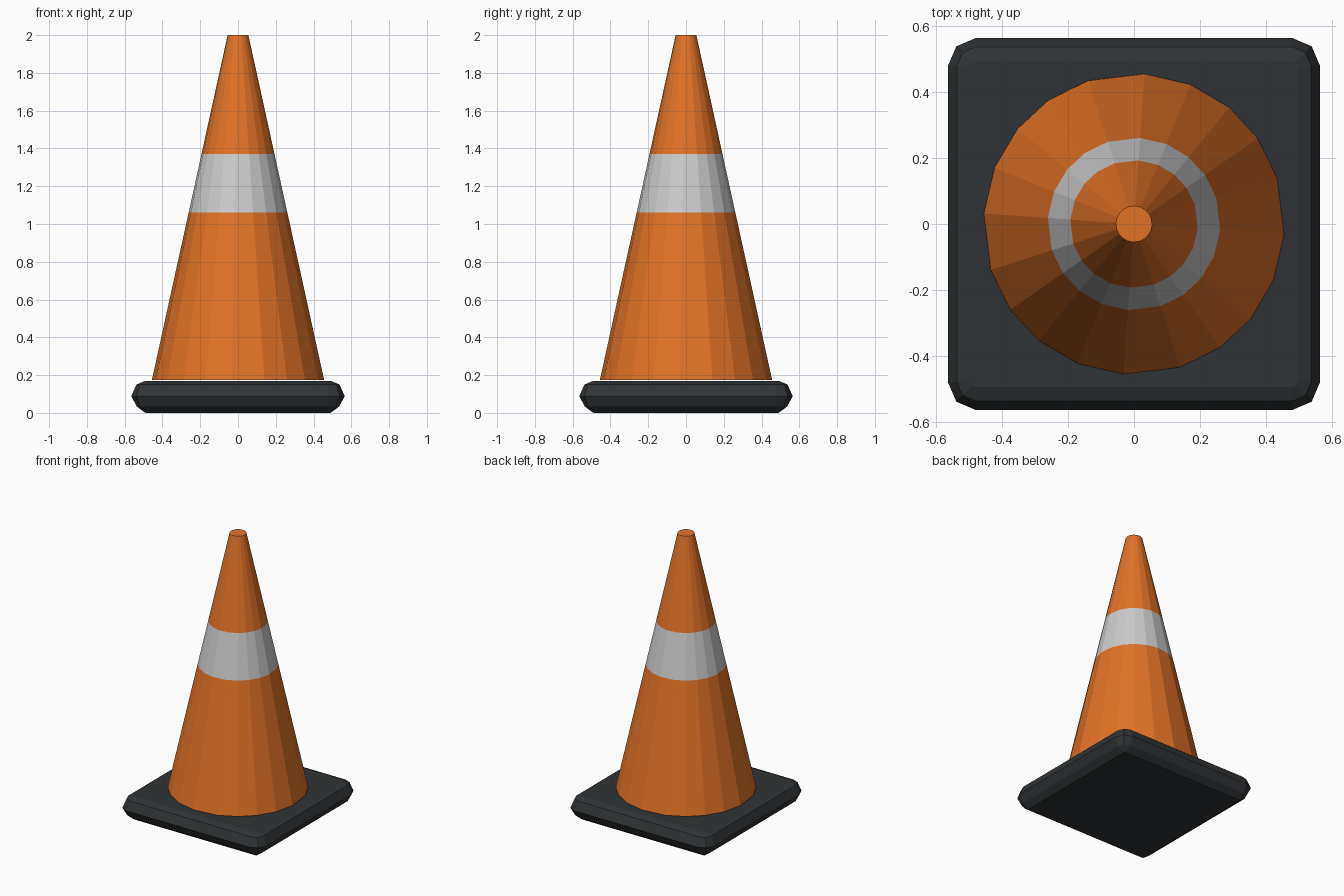
import bpy, bmesh
from math import radians, cos, sin

if "Cube" in bpy.data.objects:
    bpy.data.objects.remove(bpy.data.objects["Cube"])


def material(name, color):
    m = bpy.data.materials.new(name)
    m.diffuse_color = (*color, 1)
    m.use_nodes = True
    m.node_tree.nodes["Principled BSDF"].inputs["Base Color"].default_value = m.diffuse_color
    return m


ORANGE = material("orange", (0.76, 0.17, 0.02))
WHITE = material("white", (0.62, 0.65, 0.63))
BLACK = material("black_rubber", (0.03, 0.034, 0.037))


def loft(name, rings, mat, cap_bottom=True, cap_top=True):
    """Skin a stack of equal-length point rings, counter-clockwise from above."""
    bm = bmesh.new()
    loops = [[bm.verts.new(p) for p in ring] for ring in rings]
    n = len(loops[0])
    for a, b in zip(loops, loops[1:]):
        for i in range(n):
            j = (i + 1) % n
            bm.faces.new((a[i], a[j], b[j], b[i]))
    if cap_bottom:
        bm.faces.new(loops[0][::-1])
    if cap_top:
        bm.faces.new(loops[-1])
    bmesh.ops.remove_doubles(bm, verts=bm.verts[:], dist=0.0005)
    bmesh.ops.recalc_face_normals(bm, faces=bm.faces[:])
    me = bpy.data.meshes.new(name)
    bm.to_mesh(me)
    bm.free()
    me.materials.append(mat)
    ob = bpy.data.objects.new(name, me)
    bpy.context.collection.objects.link(ob)
    return ob


# Cone: 20 slightly uneven sides, the quarter pattern repeated four times
ANGLES = [radians(q * 90 + a) for q in range(4) for a in (17.8, 34.7, 50.8, 68, 86)]


def cone_ring(z):
    r = 0.457 + (0.055 - 0.457) * (z - 0.175) / (2.0 - 0.175)
    return [(r * cos(a), r * sin(a), z) for a in ANGLES]


def cone_part(name, z0, z1, mat, bottom=False, top=False):
    loft(name, [cone_ring(z0), cone_ring(z1)], mat, bottom, top)


cone_part("lower_cone", 0.175, 1.06, ORANGE, bottom=True)
cone_part("reflective_band", 1.06, 1.37, WHITE)
cone_part("upper_cone", 1.37, 1.75, ORANGE)
cone_part("cone_tip", 1.75, 2.0, ORANGE, top=True)


# Base slab: square with faceted, rounded edges and corners
def base_ring(h, z, c=0.48):
    d = c + 0.7 * (h - c)
    quarter = [(h, c), (d, d), (c, h)]
    pts = []
    for _ in range(4):
        pts += [(x, y, z) for x, y in quarter]
        quarter = [(-y, x) for x, y in quarter]
    return pts


profile = [(0.49, 0.0), (0.535, 0.033), (0.565, 0.088), (0.538, 0.15), (0.495, 0.168)]
loft("base_slab", [base_ring(h, z) for h, z in profile], BLACK)
